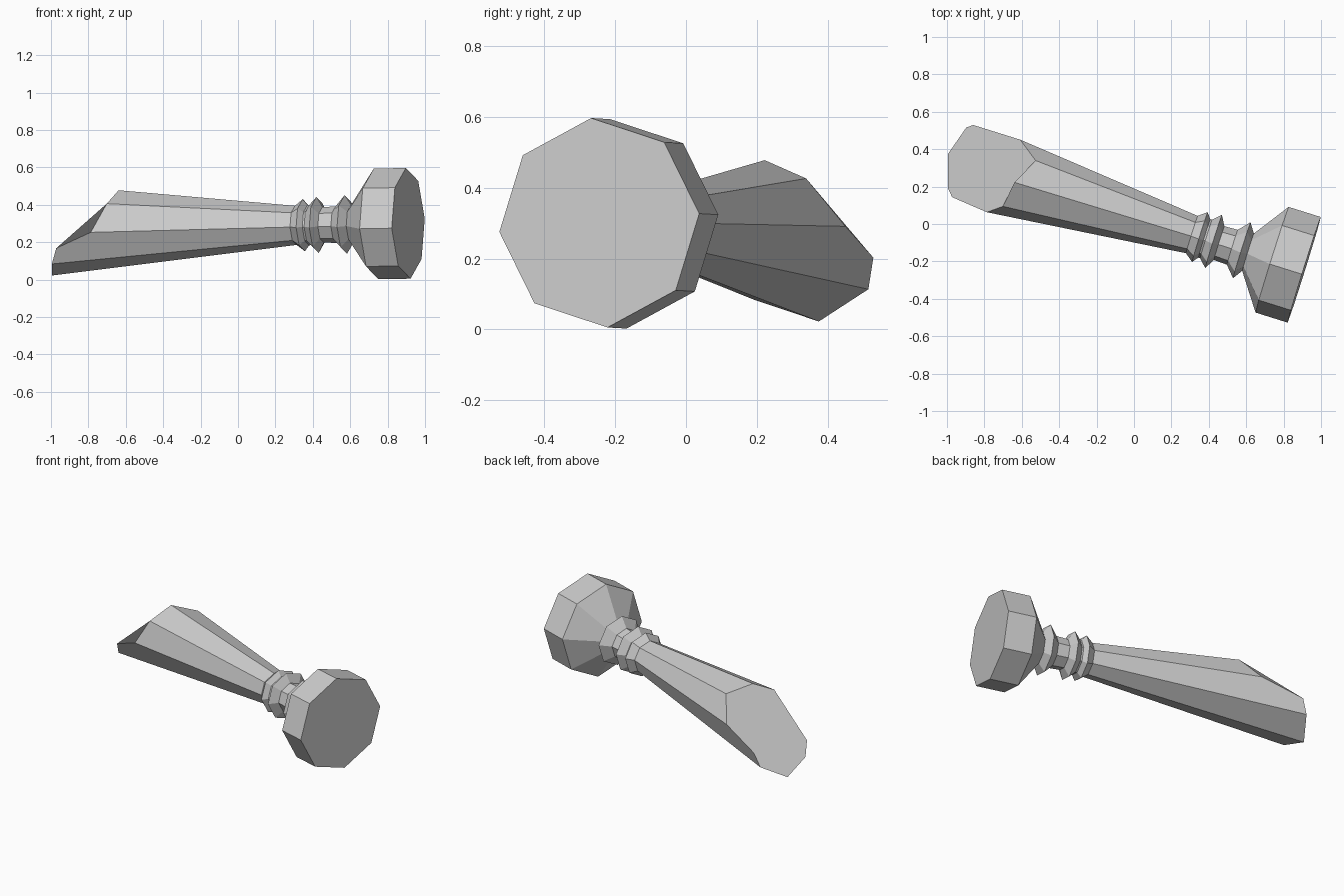
import bpy, bmesh
from math import radians, cos, sin
from mathutils import Vector

if "Cube" in bpy.data.objects:
    bpy.data.objects.remove(bpy.data.objects["Cube"])

# Lying axis: from the centre of the foot disc toward the slanted tip
ORIGIN = Vector((0.91, -0.245, 0.301))
D = Vector((-1, 0.314, -0.018)).normalized()
U = Vector((0.3, 0.954, 0)).normalized()
W = (Vector((0, 0, 1)) - D * D.z).normalized()
PHASE = 5


def point(s, r, deg):
    a = radians(deg)
    return ORIGIN + D * s + (U * cos(a) + W * sin(a)) * r


def ring(bm, s, r):
    return [bm.verts.new(point(s, r, PHASE + 45 * k)) for k in range(8)]


def finish(bm, name):
    bmesh.ops.recalc_face_normals(bm, faces=bm.faces)
    me = bpy.data.meshes.new(name)
    bm.to_mesh(me)
    bm.free()
    ob = bpy.data.objects.new(name, me)
    bpy.context.collection.objects.link(ob)


def lathe(name, profile, cap=False):
    bm = bmesh.new()
    rings = [ring(bm, s, r) for s, r in profile]
    for a, b in zip(rings, rings[1:]):
        for k in range(8):
            j = (k + 1) % 8
            bm.faces.new((a[k], a[j], b[j], b[k]))
    if cap:
        bm.faces.new(rings[0])
    finish(bm, name)


# Octagonal foot, then the ringed neck
lathe("foot", [(0, 0.297), (0.18, 0.297), (0.315, 0.105)], cap=True)
lathe("neck_rings", [(0.315, 0.105), (0.35, 0.157), (0.403, 0.098),
                     (0.477, 0.095), (0.508, 0.15), (0.55, 0.108),
                     (0.56, 0.108), (0.585, 0.14), (0.63, 0.105)])

# Flared body, each edge ending at its own length to form the slanted tip
bm = bmesh.new()
start = ring(bm, 0.63, 0.105)
lengths = [1.657, 1.543, 1.614, 1.637, 1.712, 1.952, 2.007, 1.955]
extra = {4: 1.914, 7: 1.922}    # additional tip corners in the middle of a side
flare = lambda s: 0.105 + 0.102 * (s - 0.63)
ends = [bm.verts.new(point(s, flare(s), PHASE + 45 * k)) for k, s in enumerate(lengths)]
tip = []
for k in range(8):
    j = (k + 1) % 8
    side = [start[j], start[k], ends[k]]
    tip.append(ends[k])
    if k in extra:
        s = extra[k]
        v = bm.verts.new(point(s, flare(s) * cos(radians(22.5)), PHASE + 45 * k + 22.5))
        side.append(v)
        tip.append(v)
    bm.faces.new(side + [ends[j]])
bm.faces.new(tip)
finish(bm, "flared_body")
